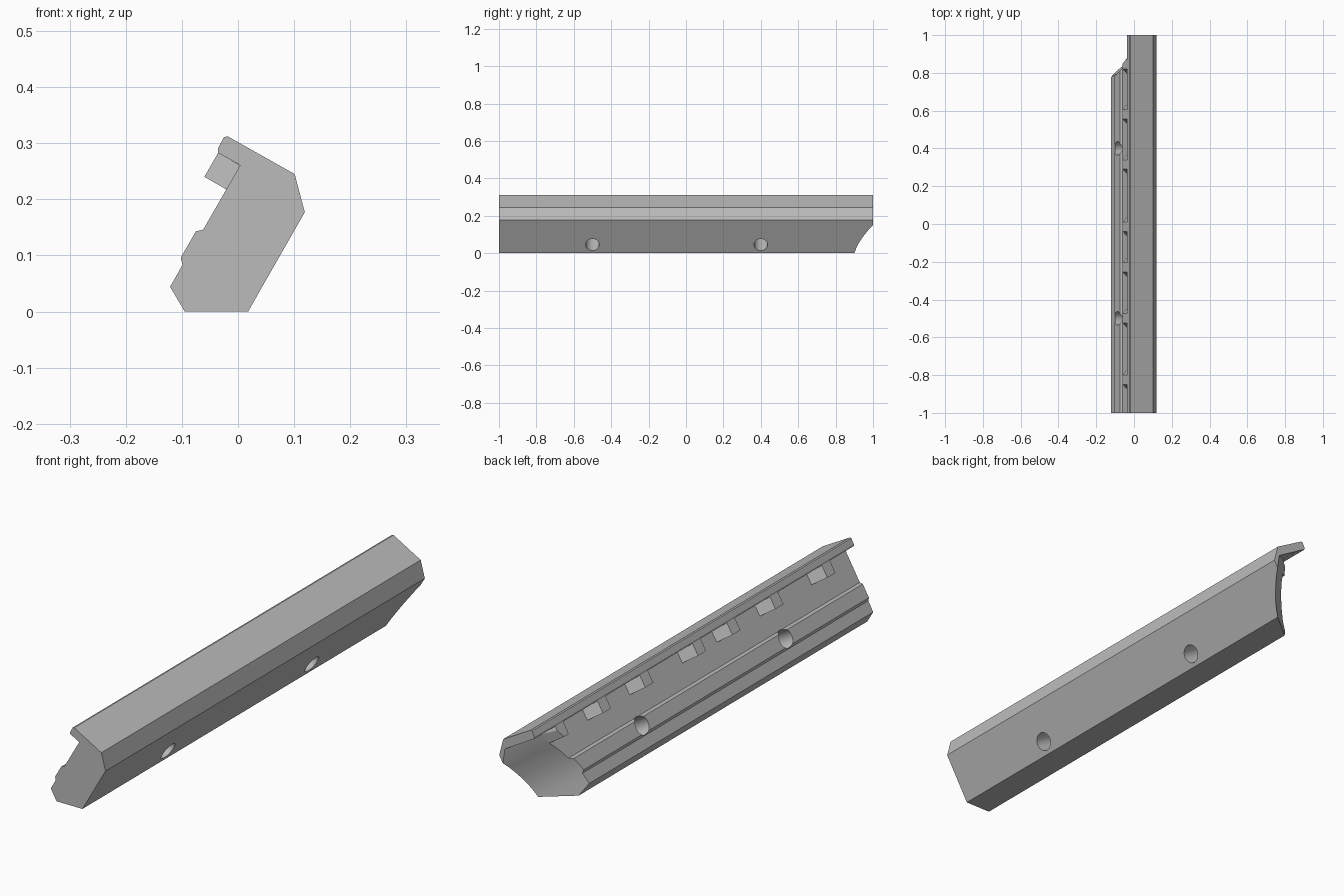
import bpy, bmesh, math
from mathutils import Vector

if "Cube" in bpy.data.objects:
    bpy.data.objects.remove(bpy.data.objects["Cube"])

S = math.sqrt(3) / 2
U = Vector((0.5, 0, S))        # direction up the leaning bar
V = Vector((-S, 0, 0.5))       # direction out of the toothed side
Y = Vector((0, 1, 0))

grey = bpy.data.materials.new("plain grey")
grey.diffuse_color = (0.5, 0.5, 0.5, 1)
grey.use_nodes = True
grey.node_tree.nodes["Principled BSDF"].inputs["Base Color"].default_value = grey.diffuse_color


def loft(bm, a, b):
    """Closed solid between two matching outlines."""
    a = [bm.verts.new(p) for p in a]
    b = [bm.verts.new(p) for p in b]
    bm.faces.new(a)
    bm.faces.new(b[::-1])
    n = len(a)
    for i in range(n):
        j = (i + 1) % n
        bm.faces.new((a[j], a[i], b[i], b[j]))


def finish(name, bm):
    bmesh.ops.recalc_face_normals(bm, faces=bm.faces)
    me = bpy.data.meshes.new(name)
    bm.to_mesh(me)
    bm.free()
    me.materials.append(grey)
    ob = bpy.data.objects.new(name, me)
    bpy.context.collection.objects.link(ob)
    return ob


def cut(ob, cutter):
    m = ob.modifiers.new("cut", 'BOOLEAN')
    m.operation = 'DIFFERENCE'
    m.solver = 'EXACT'
    m.object = cutter
    bpy.context.view_layer.objects.active = ob
    bpy.ops.object.modifier_apply(modifier=m.name)


# Main bar: one profile drawn along y
profile = [(-0.095, 0), (0.018, 0), (0.119, 0.177), (0.101, 0.245),
           (-0.018, 0.312), (-0.025, 0.311), (-0.036, 0.290), (-0.036, 0.283),
           (0.004, 0.261), (-0.062, 0.146), (-0.075, 0.143), (-0.102, 0.096),
           (-0.099, 0.083), (-0.121, 0.044)]
bm = bmesh.new()
loft(bm, [(x, -1, z) for x, z in profile], [(x, 1, z) for x, z in profile])
bar = finish("bar", bm)

# Tapered teeth below the lip
bm = bmesh.new()
for c in (-0.825, -0.50, -0.23, -0.015, 0.315, 0.58, 0.845):
    outline = [(c - 0.07, 0.125), (c + 0.07, 0.125), (c + 0.025, 0.172), (c - 0.025, 0.172)]
    loft(bm, *[[U * u + V * v + Y * y for y, v in outline] for u in (0.178, 0.2275)])
teeth = finish("teeth", bm)

# Curved scoop at the back end, slanting towards the toothed side
curve = [(-0.2, 0.85), (-0.05, 0.885), (0.01, 0.90), (0.04, 0.91), (0.07, 0.923),
         (0.10, 0.94), (0.13, 0.96), (0.155, 0.978), (0.18, 1.0), (0.227, 1.03),
         (0.227, 1.6), (-0.2, 1.6)]
bm = bmesh.new()
loft(bm, *[[U * u + V * v + Y * (y - 0.8 * (v + 0.015)) for u, y in curve]
           for v in (-0.1, 0.3)])
scoop = finish("scoop_cutter", bm)

# Two screw holes through the bar
bm = bmesh.new()
for c in (-0.5, 0.4):
    ring = [(0.061 + 0.036 * math.cos(t), c + 0.036 * math.sin(t))
            for t in (math.tau * i / 32 for i in range(32))]
    loft(bm, *[[U * u + V * v + Y * y for u, y in ring] for v in (-0.1, 0.3)])
holes = finish("hole_cutter", bm)

cut(bar, scoop)
cut(bar, holes)
cut(teeth, scoop)

for ob in (scoop, holes):
    bpy.data.objects.remove(ob)

# Smooth the scoop and hole walls, keep the profile edges sharp
bpy.ops.object.select_all(action='DESELECT')
bar.select_set(True)
bpy.context.view_layer.objects.active = bar
bpy.ops.object.shade_smooth_by_angle(angle=math.radians(14))
